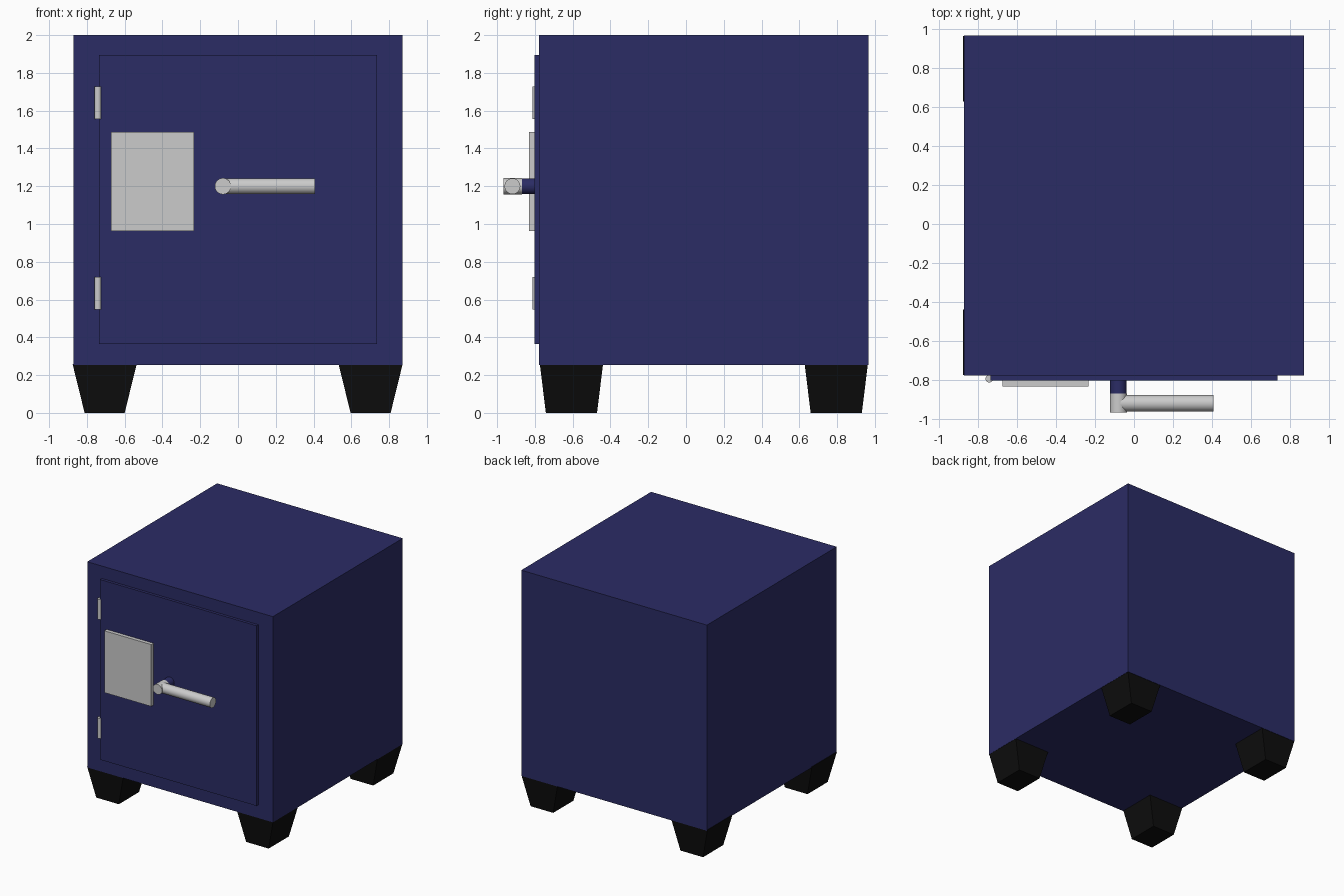
import bpy, bmesh, math
from mathutils import Matrix, Vector

if "Cube" in bpy.data.objects:
    bpy.data.objects.remove(bpy.data.objects["Cube"])


def material(name, rgb):
    m = bpy.data.materials.new(name)
    m.diffuse_color = (*rgb, 1)
    m.use_nodes = True
    m.node_tree.nodes["Principled BSDF"].inputs["Base Color"].default_value = m.diffuse_color
    return m


navy = material("navy_paint", (0.024, 0.025, 0.13))
black = material("black_rubber", (0.004, 0.004, 0.004))


def finish(bm, name, mat):
    bmesh.ops.recalc_face_normals(bm, faces=bm.faces)
    mesh = bpy.data.meshes.new(name)
    bm.to_mesh(mesh)
    bm.free()
    ob = bpy.data.objects.new(name, mesh)
    bpy.context.collection.objects.link(ob)
    if mat:
        mesh.materials.append(mat)
    return ob


def box(name, lo, hi, mat=None, taper=(0, 0)):
    """Box between two corners; taper insets the bottom face in x and y."""
    lo, hi = Vector(lo), Vector(hi)
    c, s = (lo + hi) / 2, hi - lo
    bm = bmesh.new()
    bmesh.ops.create_cube(bm, size=1, matrix=Matrix.Translation(c) @ Matrix.Diagonal((*s, 1)))
    for v in bm.verts:
        if v.co.z < c.z:
            v.co.x -= math.copysign(taper[0], v.co.x - c.x)
            v.co.y -= math.copysign(taper[1], v.co.y - c.y)
    return finish(bm, name, mat)


def rod(name, start, end, r, mat=None):
    """Smooth-sided cylinder from start to end."""
    a, b = Vector(start), Vector(end)
    bm = bmesh.new()
    turn = (b - a).to_track_quat('Z', 'Y').to_matrix().to_4x4()
    bmesh.ops.create_cone(bm, cap_ends=True, segments=32, radius1=r, radius2=r,
                          depth=(b - a).length, matrix=Matrix.Translation((a + b) / 2) @ turn)
    for f in bm.faces:
        f.smooth = len(f.verts) == 4
    for e in bm.edges:
        e.smooth = all(f.smooth for f in e.link_faces)
    return finish(bm, name, mat)


# Safe body and raised door
box("body", (-0.872, -0.777, 0.253), (0.872, 0.965, 2.0), navy)
box("door", (-0.735, -0.801, 0.365), (0.735, -0.77, 1.895), navy)

# Tapered feet at the four corners
for side, x in (("left", -0.876), ("right", 0.532)):
    for end, y in (("front", -0.774), ("back", 0.628)):
        box(f"{end}_{side}_foot", (x, y, 0), (x + 0.34, y + 0.335, 0.26), black, (0.064, 0.032))

# Keypad plate
box("keypad", (-0.673, -0.832, 0.963), (-0.233, -0.795, 1.488))

# Hinge barrels
for name, z in (("lower_hinge", 0.548), ("upper_hinge", 1.557)):
    rod(name, (-0.742, -0.793, z), (-0.742, -0.793, z + 0.171), 0.019)

# Handle: painted shaft, hub and lever
rod("handle_shaft", (-0.08, -0.78, 1.2), (-0.08, -0.868, 1.2), 0.042, navy)
rod("handle_hub", (-0.08, -0.868, 1.2), (-0.08, -0.967, 1.2), 0.043)
rod("handle_lever", (-0.08, -0.919, 1.2), (0.408, -0.919, 1.2), 0.042)
